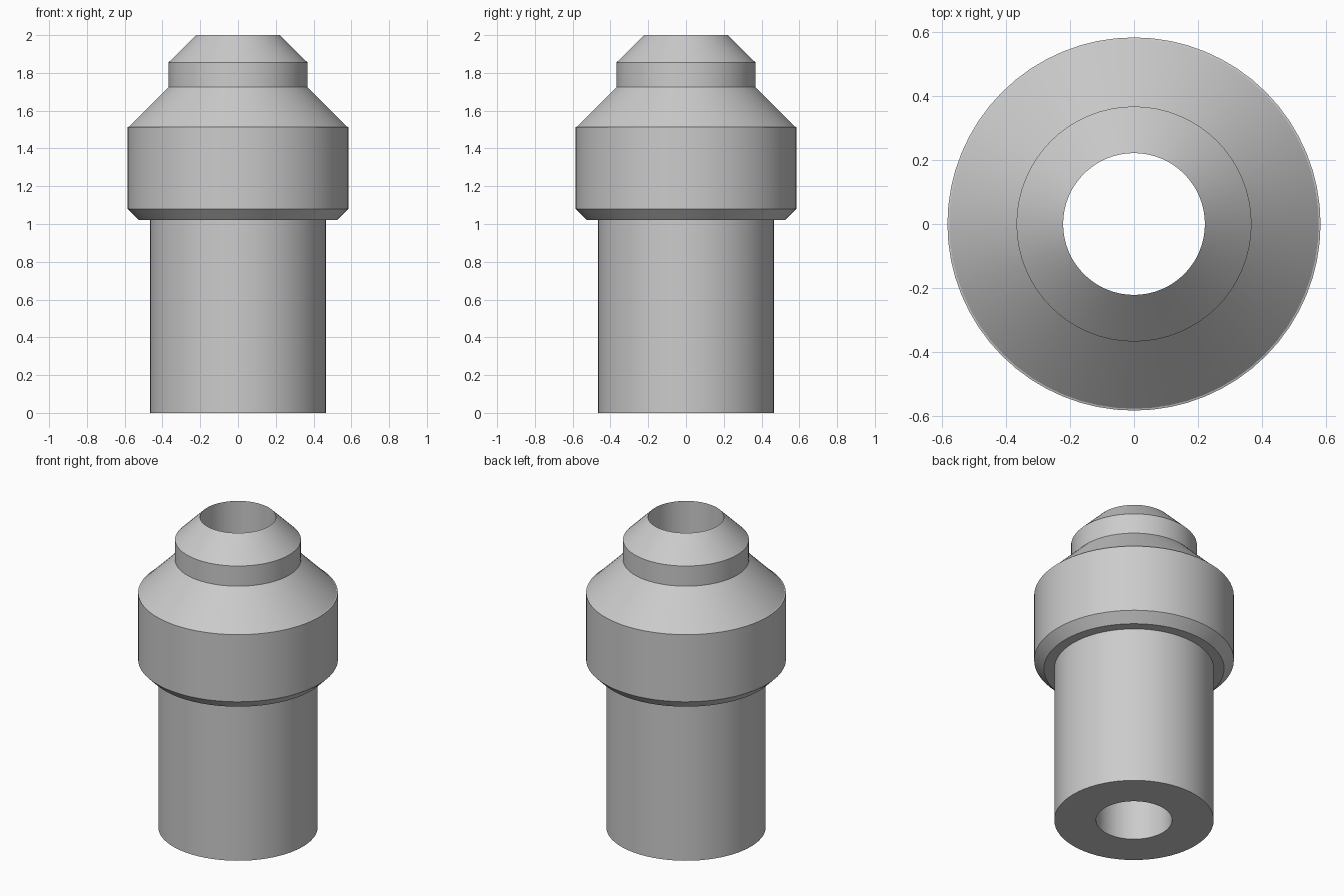
import bpy, bmesh, math

cube = bpy.data.objects.get("Cube")
if cube:
    bpy.data.objects.remove(cube, do_unlink=True)

# Plain grey metal
metal = bpy.data.materials.new("grey_metal")
metal.use_nodes = True
grey = (0.6, 0.6, 0.6, 1)
metal.diffuse_color = grey
metal.node_tree.nodes["Principled BSDF"].inputs["Base Color"].default_value = grey


def lathe(name, profile, steps=64):
    """Spin a closed (radius, height) profile around the z axis."""
    bm = bmesh.new()
    verts = [bm.verts.new((r, 0, z)) for r, z in profile]
    edges = [bm.edges.new((a, b)) for a, b in zip(verts, verts[1:] + verts[:1])]
    bmesh.ops.spin(bm, geom=verts + edges, cent=(0, 0, 0), axis=(0, 0, 1),
                   angle=math.tau, steps=steps)
    bmesh.ops.remove_doubles(bm, verts=bm.verts, dist=1e-4)
    bmesh.ops.recalc_face_normals(bm, faces=bm.faces)
    mesh = bpy.data.meshes.new(name)
    bm.to_mesh(mesh)
    bm.free()
    mesh.materials.append(metal)
    obj = bpy.data.objects.new(name, mesh)
    bpy.context.collection.objects.link(obj)
    bpy.ops.object.select_all(action="DESELECT")
    obj.select_set(True)
    bpy.context.view_layer.objects.active = obj
    bpy.ops.object.shade_smooth_by_angle(angle=math.radians(25))
    return obj


bore = 0.222
lathe("fitting_body", [
    (bore, 0), (0.466, 0),            # lower tube
    (0.466, 1.022), (0.527, 1.022),   # collar underside
    (0.584, 1.08), (0.584, 1.513),    # chamfer and collar wall
    (0.578, 1.515), (0.368, 1.725),   # shoulder cone
    (0.368, 1.855), (bore, 2.0),      # neck and tapered tip
])
